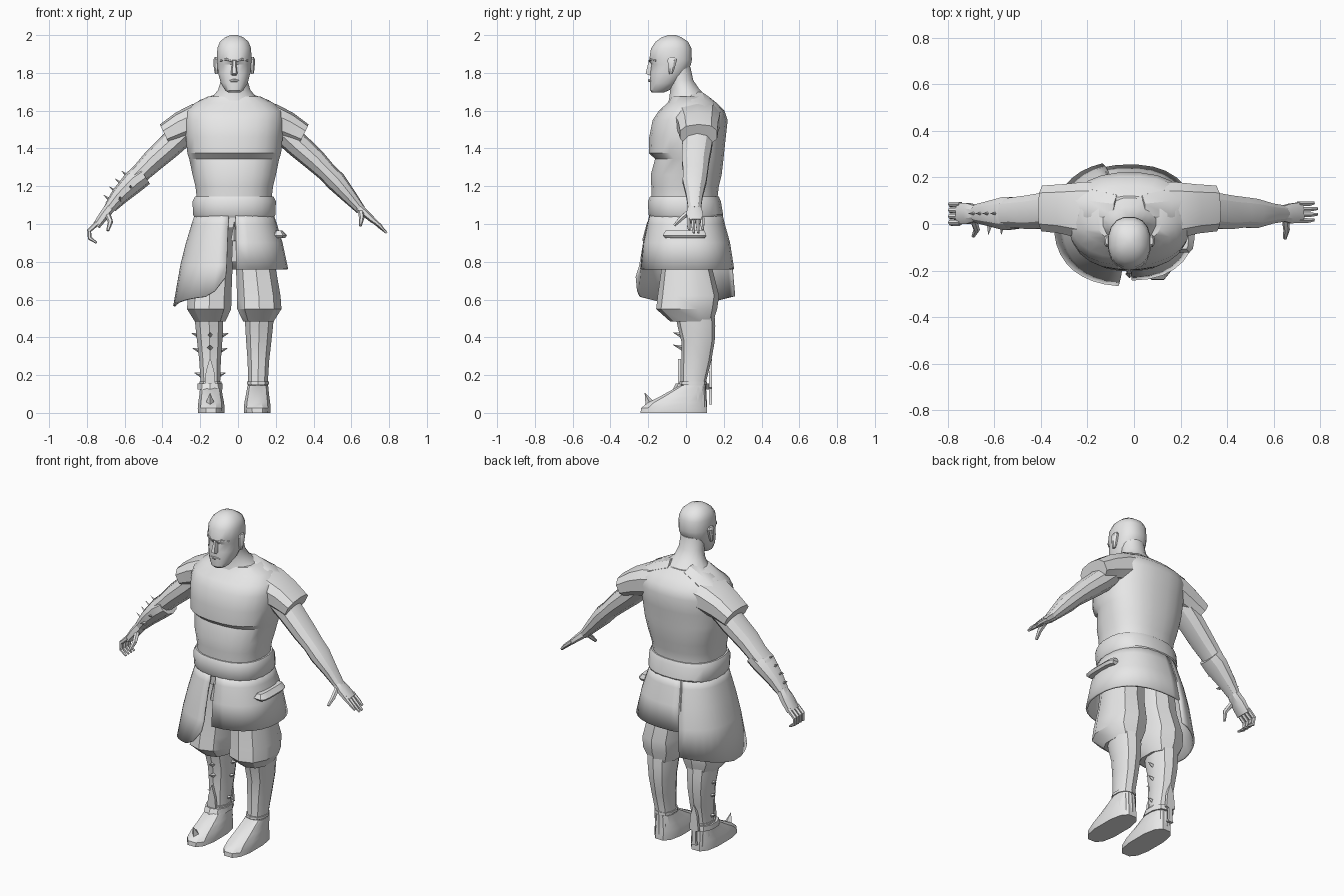
import bpy, bmesh, math
from mathutils import Vector

CX = -0.02  # body centre line
grey = bpy.data.materials.new("stone_grey")
grey.diffuse_color = (0.8, 0.8, 0.8, 1)


def make(name, rings, closed=True, caps=True):
    """Skin a list of equally sized point rows."""
    bm = bmesh.new()
    rows = [[bm.verts.new(p) for p in r] for r in rings]
    n = len(rows[0])
    for a, b in zip(rows, rows[1:]):
        for i in range(n if closed else n - 1):
            j = (i + 1) % n
            bm.faces.new((a[i], a[j], b[j], b[i]))
    if caps:
        bm.faces.new(rows[0])
        bm.faces.new(rows[-1])
    bmesh.ops.recalc_face_normals(bm, faces=bm.faces)
    me = bpy.data.meshes.new(name)
    bm.to_mesh(me)
    bm.free()
    me.materials.append(grey)
    ob = bpy.data.objects.new(name, me)
    bpy.context.collection.objects.link(ob)
    return ob


def ring(c, u, v, n, e=2.0):
    """Superellipse around c spanned by u and v."""
    pts = []
    for i in range(n):
        t = 2 * math.pi * (i + 0.5) / n
        ct, st = math.cos(t), math.sin(t)
        pts.append(c + u * math.copysign(abs(ct) ** (2 / e), ct)
                   + v * math.copysign(abs(st) ** (2 / e), st))
    return pts


def stack(name, rows, n=16, e=2.0, cx=CX):
    """Upright part from rows of (z, front y, back y, half width, x shift)."""
    out = []
    for z, f, b, rx, *dx in rows:
        c = Vector((cx + (dx[0] if dx else 0), (f + b) / 2, z))
        out.append(ring(c, Vector((rx, 0, 0)), Vector((0, (b - f) / 2, 0)), n, e))
    return make(name, out)


def tube(name, path, n=8, e=2.0):
    """Limb along points (x, y, z, depth radius, thickness radius)."""
    P = [Vector(p[:3]) for p in path]
    out = []
    for i, p in enumerate(path):
        t = (P[min(i + 1, len(P) - 1)] - P[max(i - 1, 0)]).normalized()
        v = t.cross(Vector((0, 1, 0)))
        if v.length < 0.3:
            v = Vector((1, 0, 0))
        v.normalize()
        u = v.cross(t).normalized()
        out.append(ring(P[i], u * p[3], v * p[4], n, e))
    return make(name, out)


def spike(name, base, tip, r=0.012):
    b, t = Vector(base), Vector(tip)
    d = (t - b).normalized()
    u = d.orthogonal().normalized()
    v = d.cross(u)
    make(name, [ring(b, u * r, v * r, 4), ring(t, u * 0.001, v * 0.001, 4)])


def drape(name, rows, t0, t1, bottom, n=16):
    """Hanging cloth arc; angle 0 is the front, positive angles run over -x."""
    out = []
    for k, (z, rx, f, b) in enumerate(rows):
        line = []
        for i in range(n + 1):
            t = t0 + (t1 - t0) * i / n
            s, c = math.sin(t), math.cos(t)
            zz = bottom(abs(t)) if k == len(rows) - 1 else z
            y = (f + b) / 2 - (b - f) / 2 * math.copysign(abs(c) ** 0.85, c)
            line.append((CX - rx * math.copysign(abs(s) ** 0.85, s), y, zz))
        out.append(line)
    ob = make(name, out, closed=False, caps=False)
    m = ob.modifiers.new("thickness", "SOLIDIFY")
    m.thickness = 0.012
    m.offset = 0


# Torso with chest ledge, waist and belt
stack("torso", [(0.98, -0.18, 0.18, 0.2), (1.14, -0.185, 0.168, 0.2),
                (1.2, -0.185, 0.175, 0.207), (1.26, -0.188, 0.19, 0.222),
                (1.345, -0.165, 0.2, 0.24), (1.375, -0.198, 0.203, 0.25),
                (1.46, -0.196, 0.212, 0.258), (1.55, -0.178, 0.222, 0.265),
                (1.6, -0.145, 0.205, 0.255), (1.64, -0.1, 0.165, 0.21),
                (1.675, -0.08, 0.12, 0.14)], 24, 2.4)
stack("belt", [(1.035, -0.19, 0.19, 0.212), (1.05, -0.2, 0.198, 0.22),
               (1.12, -0.203, 0.186, 0.222), (1.145, -0.192, 0.175, 0.21)], 24, 2.4)

# Neck and head
stack("neck", [(1.62, -0.1, 0.17, 0.17), (1.67, -0.09, 0.12, 0.12),
               (1.71, -0.085, 0.075, 0.087), (1.76, -0.09, 0.04, 0.072),
               (1.83, -0.11, 0.025, 0.07)], 16)
stack("head", [(1.695, -0.18, -0.12, 0.03), (1.707, -0.191, -0.09, 0.048),
               (1.745, -0.192, -0.04, 0.072), (1.8, -0.19, 0.005, 0.087),
               (1.845, -0.184, 0.028, 0.091), (1.868, -0.197, 0.033, 0.093),
               (1.93, -0.187, 0.03, 0.091), (1.965, -0.162, 0.012, 0.077),
               (1.988, -0.13, -0.022, 0.05), (2.0, -0.095, -0.055, 0.018)], 16, 2.3)
make("nose", [[(CX - w, -0.175, z), (CX - w * 0.5, y, z), (CX + w * 0.5, y, z), (CX + w, -0.175, z)]
              for z, w, y in ((1.787, 0.02, -0.193), (1.797, 0.021, -0.214), (1.865, 0.011, -0.196))])
tube("lips", [(CX - 0.028, -0.185, 1.757, 0.004, 0.004), (CX, -0.196, 1.76, 0.006, 0.009),
              (CX + 0.028, -0.185, 1.757, 0.004, 0.004)], 6)

# Paired parts
for s, side in ((1, "left"), (-1, "right")):
    X = lambda d: CX + s * d
    tube(side + "_brow", [(X(0.01), -0.192, 1.863, 0.007, 0.006), (X(0.04), -0.184, 1.872, 0.009, 0.007),
                          (X(0.072), -0.158, 1.865, 0.006, 0.005)], 6)
    stack(side + "_ear", [(1.795, -0.09, -0.07, 0.008), (1.82, -0.095, -0.06, 0.014),
                          (1.87, -0.1, -0.045, 0.016), (1.885, -0.09, -0.055, 0.008)], 8, cx=X(0.095))
    # Shoulder slope and flared sleeve
    tube(side + "_sleeve", [(X(0.1), 0.05, 1.57, 0.14, 0.09), (X(0.2), 0.06, 1.545, 0.125, 0.092),
                            (X(0.28), 0.065, 1.515, 0.11, 0.08), (X(0.365), 0.067, 1.472, 0.102, 0.062)], 10, 2.5)
    tube(side + "_trapezius", [(X(0.05), 0.06, 1.65, 0.07, 0.055), (X(0.16), 0.065, 1.61, 0.09, 0.055),
                               (X(0.26), 0.07, 1.56, 0.08, 0.04)], 8)
    tube(side + "_arm", [(X(0.25), 0.06, 1.5, 0.09, 0.07), (X(0.34), 0.06, 1.415, 0.082, 0.066),
                         (X(0.43), 0.05, 1.335, 0.076, 0.06), (X(0.49), 0.05, 1.275, 0.068, 0.052),
                         (X(0.54), 0.045, 1.225, 0.066, 0.054), (X(0.61), 0.045, 1.145, 0.045, 0.04),
                         (X(0.67), 0.045, 1.075, 0.035, 0.026)], 10)
    # Baggy trousers, boots and feet
    stack(side + "_trouser", [(0.98, -0.12, 0.13, 0.1, s * 0.1), (0.76, -0.13, 0.14, 0.11, s * 0.115),
                              (0.62, -0.15, 0.175, 0.12, s * 0.13), (0.55, -0.158, 0.165, 0.122, s * 0.133),
                              (0.485, -0.085, 0.145, 0.085, s * 0.128)], 10, 2.4)
    stack(side + "_boot", [(0.54, -0.06, 0.15, 0.08, s * 0.135), (0.46, -0.045, 0.155, 0.077, s * 0.132),
                           (0.38, -0.025, 0.152, 0.07, s * 0.13), (0.28, -0.025, 0.135, 0.06, s * 0.128),
                           (0.16, -0.025, 0.105, 0.054, s * 0.126), (0.03, -0.04, 0.112, 0.058, s * 0.123)], 10, 2.3)
    stack(side + "_foot", [(0.0, -0.245, 0.115, 0.072, s * 0.122), (0.025, -0.243, 0.115, 0.073, s * 0.122),
                           (0.055, -0.205, 0.112, 0.07, s * 0.122), (0.09, -0.135, 0.108, 0.064, s * 0.123),
                           (0.145, -0.035, 0.105, 0.056, s * 0.125)], 12, 2.7)
    stack(side + "_ankle_band", [(0.15, -0.035, 0.11, 0.06, s * 0.126),
                                 (0.165, -0.034, 0.11, 0.06, s * 0.126)], 10, 2.3)

# Open left hand
tube("left_palm", [(0.635, 0.045, 1.09, 0.034, 0.026), (0.67, 0.045, 1.06, 0.045, 0.022),
                   (0.72, 0.05, 1.015, 0.047, 0.016)], 8, 2.5)
for i in range(4):
    y = 0.015 + 0.024 * i
    k = 0.0 if i in (1, 2) else 0.015
    tube("left_finger", [(0.705, y, 1.03, 0.012, 0.013), (0.75, y, 0.987 + k / 3, 0.011, 0.011),
                         (0.787 - k, y + 0.003, 0.953 + k, 0.007, 0.006)], 6)
tube("left_thumb", [(0.65, 0.025, 1.07, 0.014, 0.016), (0.655, -0.025, 1.03, 0.014, 0.014),
                    (0.648, -0.062, 0.992, 0.008, 0.008)], 6)

# Curled right hand
tube("right_palm", [(-0.675, 0.045, 1.09, 0.036, 0.03), (-0.71, 0.045, 1.045, 0.047, 0.028),
                    (-0.75, 0.045, 0.99, 0.048, 0.022)], 8, 2.5)
for i in range(4):
    y = 0.007 + 0.026 * i
    tube("right_finger", [(-0.745, y, 1.005, 0.012, 0.014), (-0.788, y, 0.965, 0.012, 0.012),
                          (-0.785, y - 0.005, 0.925, 0.011, 0.011), (-0.748, y - 0.01, 0.9, 0.006, 0.006)], 6)
tube("right_thumb", [(-0.69, 0.02, 1.05, 0.014, 0.016), (-0.675, -0.025, 1.01, 0.014, 0.014),
                     (-0.69, -0.052, 0.965, 0.008, 0.008)], 6)

# Spiked right forearm guard
tube("forearm_guard", [(-0.5, 0.047, 1.26, 0.07, 0.058), (-0.55, 0.045, 1.225, 0.075, 0.062),
                       (-0.63, 0.045, 1.145, 0.053, 0.047), (-0.675, 0.045, 1.09, 0.042, 0.034)], 10)
for x, z in ((-0.59, 1.262), (-0.625, 1.222), (-0.655, 1.18), (-0.685, 1.135)):
    spike("guard_spike", (x + 0.025, 0.045, z - 0.022), (x - 0.026, 0.045, z + 0.018), 0.014)
for x, z in ((-0.565, 1.19), (-0.62, 1.13)):
    spike("guard_front_spike", (x, 0.0, z), (x - 0.005, -0.045, z + 0.015), 0.013)

# Tunic skirt and the longer side panel
top = [(1.06, 0.2, -0.185, 0.185), (1.0, 0.22, -0.2, 0.2), (0.9, 0.25, -0.222, 0.228)]
drape("skirt", top + [(0.76, 0.28, -0.237, 0.25)], -0.02, -math.pi - 0.35, lambda t: 0.76)
drape("side_panel", top + [(0.78, 0.28, -0.243, 0.25), (0.56, 0.318, -0.262, 0.265)],
      0.1, math.pi - 0.3,
      lambda t: 0.56 + 0.06 * abs(math.cos(t)) + 0.1 * max(0, 1 - (t - 0.1) / 0.35) ** 2)
stack("hip_pouch", [(0.925, -0.11, 0.1, 0.035), (0.94, -0.125, 0.11, 0.045),
                    (0.965, -0.11, 0.1, 0.02)], 12, 4, cx=0.215)
spike("front_buckle", (CX, -0.215, 0.91), (CX, -0.205, 1.01), 0.018)
tube("waist_tie", [(CX, -0.2, 0.93, 0.008, 0.012), (CX, -0.19, 0.8, 0.008, 0.02)], 4)

# Spikes and ornaments on the right boot
RX = CX - 0.128
for z, w, y in ((0.41, 0.07, 0.06), (0.33, 0.064, 0.055), (0.2, 0.055, 0.04)):
    for d in (-1, 1):
        spike("boot_side_spike", (RX + d * (w - 0.01), y, z), (RX + d * (w + 0.028), y, z + 0.012), 0.014)
for z in (0.41, 0.345):
    spike("boot_front_spike", (RX, -0.02, z), (RX, -0.068, z + 0.015), 0.015)
for y, name in ((-0.035, "shin_charm"), (0.13, "heel_charm")):
    make(name, [[(RX - w, y - 0.008, z), (RX + w, y - 0.008, z), (RX + w, y + 0.008, z), (RX - w, y + 0.008, z)]
                for z, w in ((0.045, 0.018), (0.065, 0.012), (0.13, 0.012), (0.135, 0.03), (0.22, 0.022), (0.285, 0.003))])
stack("boot_strap", [(0.125, -0.07, 0.125, 0.07), (0.155, -0.055, 0.122, 0.068)], 10, 2.3, cx=RX)
spike("toe_spike", (RX, -0.19, 0.045), (RX, -0.218, 0.105), 0.026)

# Smooth shading with sharp creases
bpy.ops.object.select_all(action='SELECT')
bpy.context.view_layer.objects.active = bpy.data.objects["torso"]
bpy.ops.object.shade_smooth_by_angle(angle=math.radians(32))
